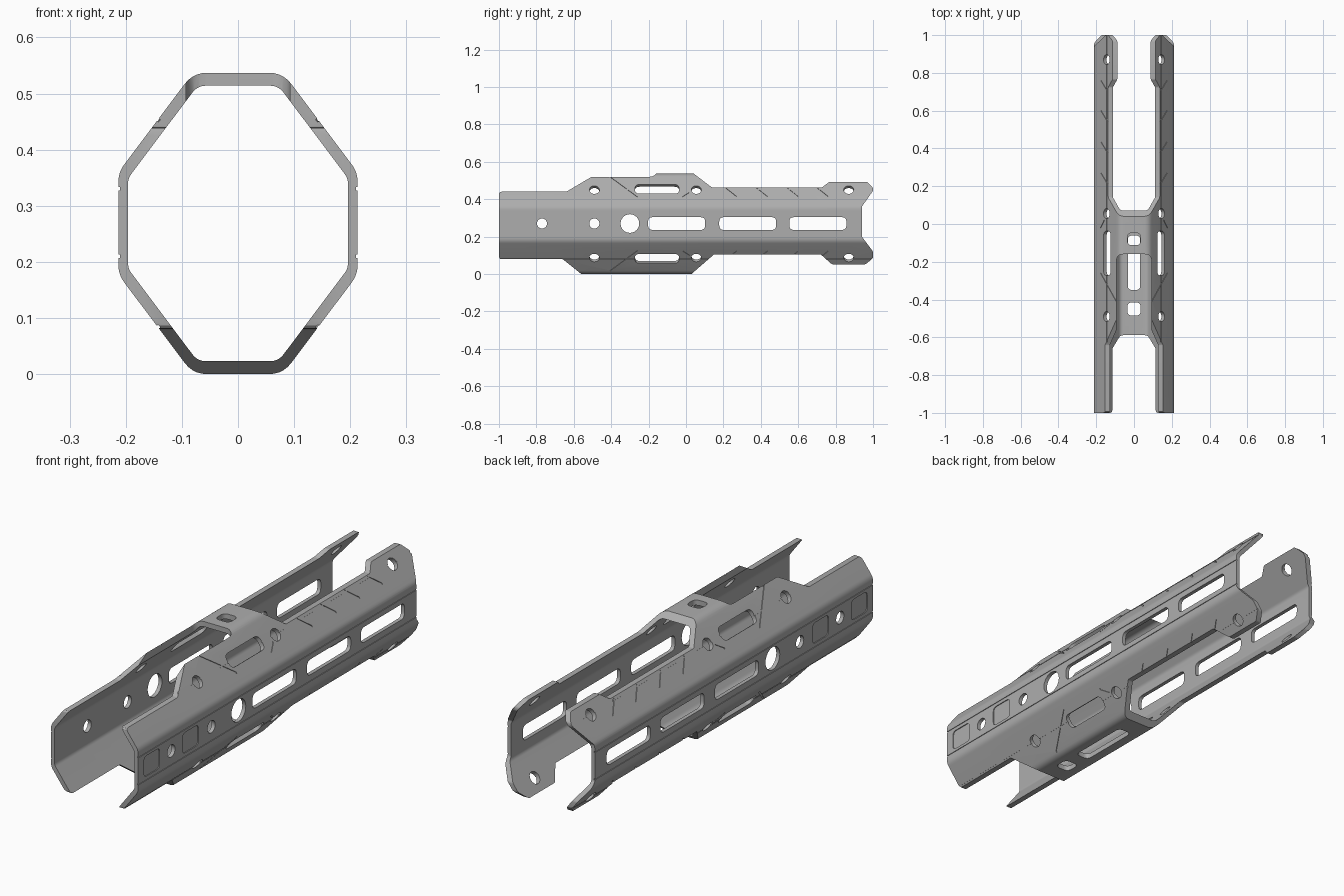
import bpy, bmesh, math
from mathutils import Vector

cube = bpy.data.objects.get("Cube")
if cube:
    bpy.data.objects.remove(cube)

X, Y, Z = Vector((1, 0, 0)), Vector((0, 1, 0)), Vector((0, 0, 1))
MID = 0.2685      # height of the tube axis
SEAT = 0.45       # height of the slanted face reference line


def fillet(points, radius, steps=5):
    """Round every corner of a closed 2D outline."""
    pts = [Vector(p) for p in points]
    out = []
    for i, p in enumerate(pts):
        a, b = pts[i - 1] - p, pts[(i + 1) % len(pts)] - p
        half = a.angle(b) / 2
        cut = min(radius / math.tan(half), 0.45 * min(a.length, b.length))
        s, e = p + a.normalized() * cut, p + b.normalized() * cut
        for k in range(steps + 1):
            t = k / steps
            out.append(s * (1 - t) ** 2 + p * 2 * t * (1 - t) + e * t ** 2)
    return out


def circle(cx, cy, r, n=24):
    return [(cx + r * math.cos(math.tau * k / n), cy + r * math.sin(math.tau * k / n))
            for k in range(n)]


def rounded_box(cx, cy, w, h, r):
    w, h = w / 2, h / 2
    return fillet([(cx - w, cy - h), (cx + w, cy - h), (cx + w, cy + h), (cx - w, cy + h)], r)


def strip(path, half=0.004):
    """Thin ribbon outline along an open path."""
    return [(a, b - half) for a, b in path] + [(a, b + half) for a, b in reversed(path)]


def prism(bm, outline, origin, u, v, n, depth):
    """Extrude a 2D outline both ways along n."""
    lo = [bm.verts.new(origin + u * p[0] + v * p[1] - n * depth) for p in outline]
    hi = [bm.verts.new(origin + u * p[0] + v * p[1] + n * depth) for p in outline]
    bm.faces.new(lo)
    bm.faces.new(hi)
    for i in range(len(lo)):
        j = (i + 1) % len(lo)
        bm.faces.new((lo[i], lo[j], hi[j], hi[i]))


def slant_prisms(bm, outline, depth):
    """Repeat an outline on all four slanted faces; outline is (y, distance up the slope)."""
    for sx in (1, -1):
        for sz in (1, -1):
            origin = Vector((0.145 * sx, 0, MID + (SEAT - MID) * sz))
            prism(bm, outline, origin, Y, Vector((-0.6 * sx, 0, 0.8 * sz)),
                  Vector((0.8 * sx, 0, 0.6 * sz)), depth)


def side_prisms(bm, outline, depth):
    for sx in (1, -1):
        prism(bm, outline, Vector((0.213 * sx, 0, 0)), Y, Z, X, depth)


def finish(bm, name):
    bmesh.ops.recalc_face_normals(bm, faces=bm.faces)
    mesh = bpy.data.meshes.new(name)
    bm.to_mesh(mesh)
    bm.free()
    obj = bpy.data.objects.new(name, mesh)
    bpy.context.collection.objects.link(obj)
    return obj


def octagon(x_side, z_side, x_top, z_top, radius):
    quarter = [(x_side, z_side), (x_top, z_top)]
    half = quarter + [(-x, z) for x, z in reversed(quarter)]
    return fillet(half + [(-x, -z) for x, z in half], radius)


# Tube body and its hollow
axis = Vector((0, 0, MID))
bm = bmesh.new()
prism(bm, octagon(0.213, 0.0915, 0.08, MID, 0.05), axis, X, Z, Y, 1.1)
body = finish(bm, "handguard_shell")

bm = bmesh.new()
prism(bm, octagon(0.196, 0.0805, 0.072, 0.2455, 0.03), axis, X, Z, Y, 1.3)
hollow = finish(bm, "hollow_cutter")

# Side outline that trims the body
outline = [(-1, 0.08), (-0.66, 0.08), (-0.535, -0.02), (0.006, -0.02), (0.15, 0.105),
           (0.72, 0.105), (0.78, 0.052), (0.96, 0.052), (1, 0.085), (1, 0.12),
           (0.94, 0.2), (0.94, 0.36), (1, 0.445), (1, 0.46), (0.97, 0.492),
           (0.765, 0.492), (0.725, 0.462), (0.14, 0.462), (-0.003, 0.57),
           (-0.42, 0.57), (-0.64, 0.44), (-1, 0.44)]
bm = bmesh.new()
prism(bm, fillet(outline, 0.015, 3), Vector(), Y, Z, X, 0.4)
trim = finish(bm, "outline_cutter")

# Through holes and slots
bm = bmesh.new()
for y, r in ((-0.77, 0.027), (-0.49, 0.027), (-0.3, 0.05)):
    side_prisms(bm, circle(y, 0.27, r), 0.06)
for y in (-0.05, 0.33, 0.705):
    side_prisms(bm, rounded_box(y, 0.27, 0.305, 0.068, 0.025), 0.06)
for y in (-0.49, 0.055, 0.87):
    slant_prisms(bm, circle(y, 0, 0.027), 0.045)
slant_prisms(bm, rounded_box(-0.155, 0.005, 0.235, 0.062, 0.025), 0.045)
prism(bm, rounded_box(0, -0.08, 0.07, 0.065, 0.025), Z * 0.537, X, Y, Z, 0.05)
prism(bm, rounded_box(0, -0.45, 0.07, 0.07, 0.025), Vector(), X, Y, Z, 0.05)
prism(bm, rounded_box(0, -0.205, 0.066, 0.29, 0.025), Vector(), X, Y, Z, 0.05)
openings = finish(bm, "openings_cutter")

# Open top in front of the bridge
bm = bmesh.new()
prism(bm, rounded_box(0, -0.68, 0.185, 1.04, 0.035), Z * 0.55, X, Y, Z, 0.08)
top_gap = finish(bm, "top_gap_cutter")

# Shallow square panels on the flat sides
bm = bmesh.new()
for y in (-0.905, -0.635):
    side_prisms(bm, rounded_box(y, 0.27, 0.11, 0.09, 0.02), 0.004)
panels = finish(bm, "panel_cutter")

# Long fine seams
bm = bmesh.new()
for z in (0.21, 0.33):
    side_prisms(bm, strip([(-1.05, z), (1.05, z)], 0.003), 0.003)
slant_prisms(bm, strip([(-1.05, 0.004), (1.05, 0.004)], 0.003), 0.003)
seams = finish(bm, "seam_cutter")

# Slanted scores on the sloping faces
scores = [[(y - 0.012, 0.457), (y + 0.01, 0.44), (y + 0.045, 0.412)]
          for y in (0.225, 0.39, 0.555, 0.715)]
scores += [[(-0.41, 0.52), (-0.26, 0.41)], [(-0.02, 0.41), (0.02, 0.435)]]
bm = bmesh.new()
for path in scores:
    slant_prisms(bm, strip([(y, (z - SEAT) / 0.8) for y, z in path]), 0.003)
score_marks = finish(bm, "score_cutter")

# Apply all cuts, then discard the cutters
cuts = [(hollow, 'DIFFERENCE'), (trim, 'INTERSECT'), (top_gap, 'DIFFERENCE'),
        (openings, 'DIFFERENCE'), (panels, 'DIFFERENCE'), (seams, 'DIFFERENCE'),
        (score_marks, 'DIFFERENCE')]
for cutter, operation in cuts:
    cutter.hide_render = True
    mod = body.modifiers.new(cutter.name, 'BOOLEAN')
    mod.operation = operation
    mod.solver = 'EXACT'
    mod.object = cutter
graph = bpy.context.evaluated_depsgraph_get()
shell = bpy.data.meshes.new_from_object(body.evaluated_get(graph))
body.modifiers.clear()
body.data = shell
for cutter, _ in cuts:
    bpy.data.objects.remove(cutter)

# Metal finish
metal = bpy.data.materials.new("grey_metal")
metal.use_nodes = True
grey = (0.42, 0.42, 0.42, 1)
metal.diffuse_color = grey
metal.node_tree.nodes["Principled BSDF"].inputs["Base Color"].default_value = grey
shell.materials.clear()
shell.materials.append(metal)

bpy.context.view_layer.objects.active = body
body.select_set(True)
bpy.ops.object.shade_smooth_by_angle(angle=math.radians(30))
